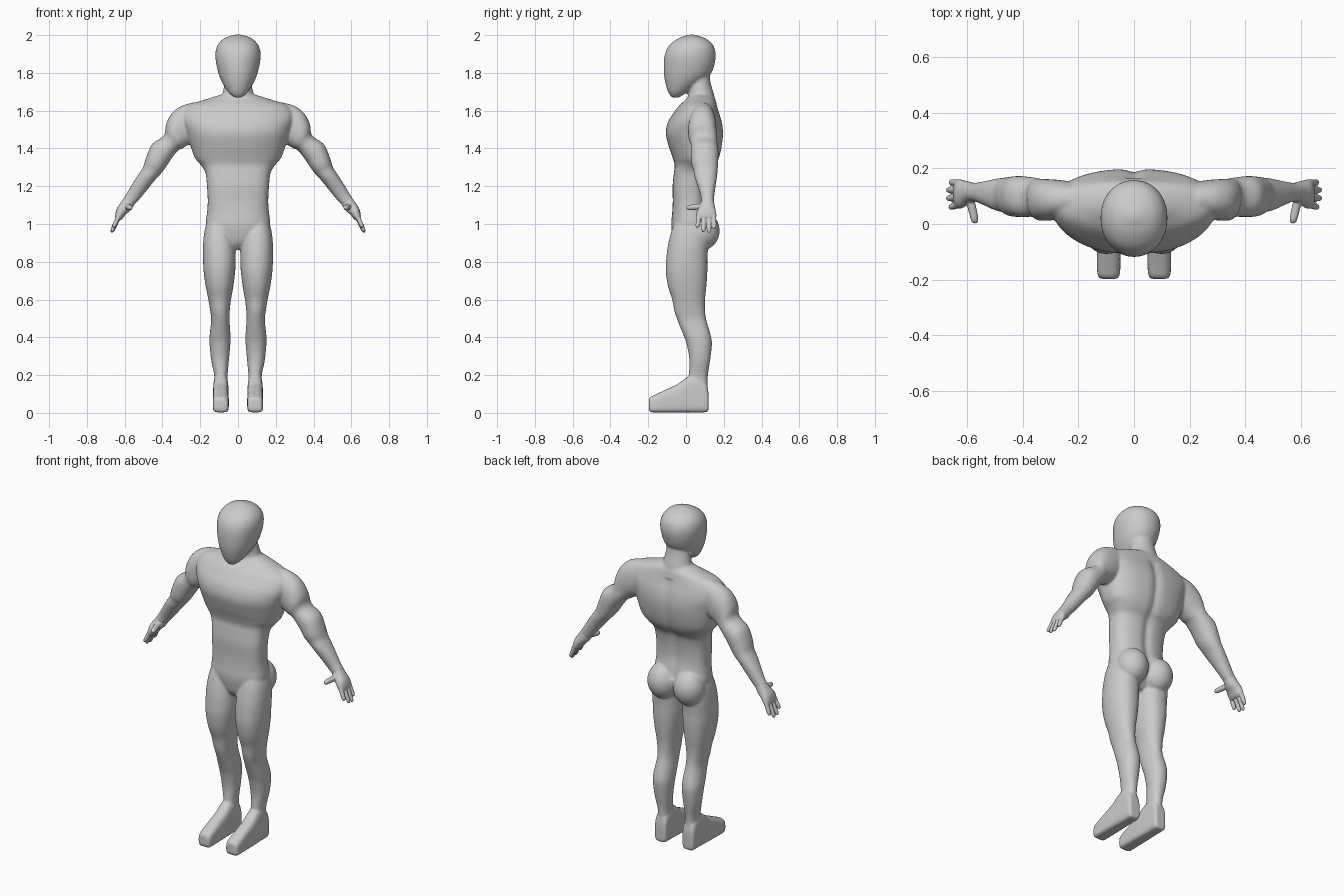
import bpy, bmesh
from math import sin, cos, pi, exp
from mathutils import Vector, Matrix

N = 96   # points per cross-section
STEPS = 5  # interpolated rings between given sections


def smooth_rows(rows):
    """Catmull-Rom interpolation of section rows."""
    out = []
    for i in range(len(rows) - 1):
        a, b, c, d = rows[max(i - 1, 0)], rows[i], rows[i + 1], rows[min(i + 2, len(rows) - 1)]
        for k in range(STEPS):
            t = k / STEPS
            out.append([0.5 * (2 * q + (r - p) * t + (2 * p - 5 * q + 4 * r - s) * t * t
                               + (3 * q - p - 3 * r + s) * t ** 3) for p, q, r, s in zip(a, b, c, d)])
    return out + [list(rows[-1])]


def power(v, e):
    return (1 if v >= 0 else -1) * abs(v) ** (2 / e)


def loft(bm, rows, frame, sides=(1,), n=N):
    """Skin superellipse rings; frame(row) -> centre, u, v, front exponent, back exponent."""
    for s in sides:
        rings = []
        for row in smooth_rows(rows):
            c, u, v, ef, eb = frame(row)
            ring = []
            for k in range(n):
                a = 2 * pi * k / n
                e = eb if sin(a) >= 0 else ef
                p = c + u * power(cos(a), e) + v * power(sin(a), e)
                ring.append(bm.verts.new((p.x * s, p.y, p.z)))
            rings.append(ring)
        for r, q in zip(rings, rings[1:]):
            for k in range(n):
                m = (k + 1) % n
                bm.faces.new((r[k], r[m], q[m], q[k]))
        bm.faces.new(rings[0][::-1])
        bm.faces.new(rings[-1])


def upright(r):   # z, half width, front y, back y, front exponent, back exponent
    z, w, y1, y2, ef, eb = r
    return Vector((0, (y1 + y2) / 2, z)), Vector((w, 0, 0)), Vector((0, (y2 - y1) / 2, 0)), ef, eb


def limb(r):      # outer x z, inner x z, front y, back y
    x1, z1, x2, z2, y1, y2 = r
    return (Vector(((x1 + x2) / 2, (y1 + y2) / 2, (z1 + z2) / 2)),
            Vector(((x1 - x2) / 2, 0, (z1 - z2) / 2)), Vector((0, (y2 - y1) / 2, 0)), 2.2, 2.2)


def foot_ring(r):  # y, half width, bottom z, top z
    y, w, z1, z2 = r
    return Vector((.091, y, (z1 + z2) / 2)), Vector((w, 0, 0)), Vector((0, 0, (z2 - z1) / 2)), 5, 3


def finish(bm, name, voxel, rounds):
    bmesh.ops.recalc_face_normals(bm, faces=bm.faces)
    me = bpy.data.meshes.new(name)
    bm.to_mesh(me)
    bm.free()
    ob = bpy.data.objects.new(name, me)
    bpy.context.collection.objects.link(ob)
    rem = ob.modifiers.new("skin", 'REMESH')
    rem.mode = 'VOXEL'
    rem.voxel_size = voxel
    rem.use_smooth_shade = True
    sm = ob.modifiers.new("smooth", 'SMOOTH')
    sm.factor, sm.iterations = 0.5, rounds
    return ob


BOTH = (1, -1)
body = bmesh.new()

# torso
loft(body, [
    (.865, .05, -.03, .06, 2, 2), (.90, .10, -.06, .09, 2, 2), (.95, .15, -.073, .12, 2.3, 2.3),
    (1.0, .17, -.078, .13, 2.5, 2.4), (1.06, .164, -.073, .12, 2.6, 2.4), (1.12, .16, -.07, .108, 2.8, 2.6),
    (1.2, .164, -.071, .11, 2.8, 2.6), (1.27, .172, -.064, .125, 2.7, 2.6), (1.31, .195, -.06, .155, 2.5, 2.6),
    (1.35, .228, -.07, .175, 2.3, 2.6), (1.41, .25, -.091, .19, 2.2, 2.6), (1.48, .27, -.107, .197, 2.2, 2.6),
    (1.54, .29, -.095, .19, 2.1, 2.7), (1.59, .29, -.064, .175, 2, 2.7), (1.63, .255, -.033, .163, 2, 2.5),
    (1.66, .17, 0, .155, 2, 2.3), (1.685, .09, .02, .14, 2, 2)], upright)
# spine furrow
for v in body.verts:
    if v.co.y > .06 and 1.0 < v.co.z < 1.62:
        v.co.y -= .012 * exp(-(v.co.x / .025) ** 2)

# neck
loft(body, [(1.58, .14, .0, .165, 2, 2), (1.65, .105, .008, .155, 2, 2), (1.69, .083, .012, .147, 2, 2),
            (1.75, .07, .015, .13, 2, 2), (1.82, .06, .02, .12, 2, 2)], upright)

# head
loft(body, [(z, w, a, b, 2.1, 2.1) for z, w, a, b in [
    (1.67, .02, -.075, -.035), (1.69, .045, -.09, -.005), (1.72, .067, -.102, .045), (1.76, .089, -.112, .1),
    (1.80, .104, -.117, .135), (1.86, .117, -.117, .154), (1.91, .119, -.108, .156), (1.95, .106, -.085, .141),
    (1.98, .077, -.045, .107), (1.996, .04, -.005, .065), (2.003, .01, .02, .04)]], upright)

# arms with shoulder caps
loft(body, [
    (.23, 1.645, .19, 1.46, .03, .15), (.30, 1.625, .24, 1.43, .018, .158), (.35, 1.587, .27, 1.415, .012, .161),
    (.38, 1.53, .295, 1.40, .013, .162), (.393, 1.468, .32, 1.387, .025, .166), (.455, 1.422, .36, 1.335, .025, .172),
    (.487, 1.35, .388, 1.292, .028, .17), (.503, 1.30, .412, 1.262, .04, .167), (.525, 1.265, .44, 1.232, .046, .164),
    (.56, 1.212, .48, 1.182, .063, .156), (.588, 1.165, .527, 1.125, .078, .149),
    (.608, 1.135, .557, 1.095, .08, .147)], limb, BOTH)

# legs
loft(body, [(o, z, i, z, a, b) for o, i, a, b, z in [
    (.155, .05, -.05, .11, 1.03), (.176, .03, -.075, .12, .97), (.185, .015, -.095, .118, .89),
    (.185, .012, -.104, .113, .82), (.182, .015, -.107, .113, .75), (.171, .025, -.095, .108, .67),
    (.157, .037, -.073, .101, .6), (.147, .044, -.062, .101, .54), (.142, .045, -.045, .108, .49),
    (.15, .04, -.013, .131, .41), (.15, .041, .004, .137, .36), (.142, .048, .018, .128, .28),
    (.126, .055, .015, .116, .2), (.122, .057, .01, .113, .12), (.12, .06, .01, .108, .03)]], limb, BOTH)

# buttocks
for s in BOTH:
    bmesh.ops.create_uvsphere(body, u_segments=40, v_segments=24, radius=1, matrix=Matrix.Translation(
        (s * .086, .088, .965)) @ Matrix.Diagonal((.088, .09, .102, 1)))

# feet
loft(body, [(.119, .03, .015, .10), (.108, .038, .004, .16), (.06, .04, .003, .205), (.01, .041, .003, .192),
            (-.04, .042, .003, .155), (-.10, .042, .003, .127), (-.16, .042, .003, .098),
            (-.187, .038, .004, .085), (-.197, .03, .015, .072)], foot_ring, BOTH)

finish(body, "body", .0068, 6)

# hands: palm, four fingers, thumb
hands = bmesh.new()
loft(hands, [(.598, 1.148, .545, 1.11, .083, .146), (.62, 1.115, .567, 1.075, .073, .152),
             (.64, 1.085, .595, 1.05, .058, .158), (.649, 1.055, .61, 1.03, .055, .161),
             (.65, 1.035, .622, 1.02, .06, .157)], limb, BOTH, 48)


def finger(p, q, r):
    p, q = Vector(p), Vector(q)
    d = (q - p).normalized()
    u = d.cross(Vector((.9, .1, .4))).normalized()
    w = d.cross(u)

    def ring(row):
        return p.lerp(q, row[0]), u * (r * row[1]), w * (r * row[1]), 2, 2
    loft(hands, [(0, 1.1), (.4, 1.05), (.8, .98), (.94, .7), (1, .25)], ring, BOTH, 20)


for y0, y1, x, z in [(.069, .06, .66, .98), (.096, .092, .67, .957), (.122, .122, .67, .953), (.147, .15, .659, .973)]:
    finger((.628, y0, 1.05), (x, y1, z), .0115)
finger((.59, .095, 1.095), (.568, .002, 1.085), .0145)
finish(hands, "hands", .004, 3)
